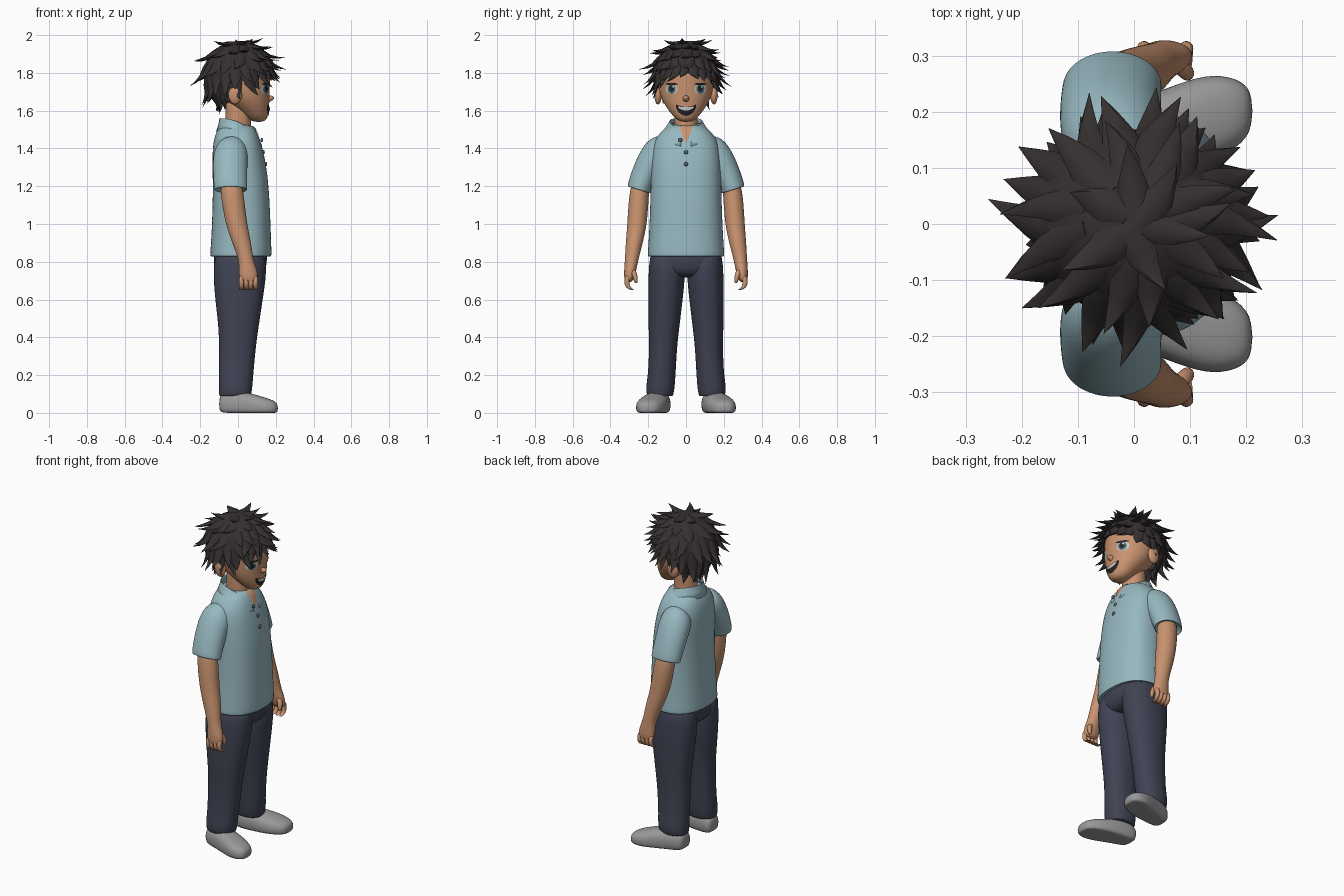
import bpy, bmesh, random
from math import sin, cos, pi, asin, radians, copysign
from mathutils import Vector, Euler
from mathutils.bvhtree import BVHTree

random.seed(4)
if "Cube" in bpy.data.objects:
    bpy.data.objects.remove(bpy.data.objects["Cube"])


def material(name, r, g, b):
    mat = bpy.data.materials.new(name)
    mat.use_nodes = True
    mat.diffuse_color = (r, g, b, 1)
    shader = next(n for n in mat.node_tree.nodes if n.type == "BSDF_PRINCIPLED")
    shader.inputs["Base Color"].default_value = (r, g, b, 1)
    shader.inputs["Roughness"].default_value = 0.8
    return mat


skin = material("warm skin", .58, .29, .16)
shirt_blue = material("pale blue cloth", .31, .48, .53)
navy = material("navy cloth", .05, .056, .086)
grey = material("shoe grey", .32, .32, .32)
hair_dark = material("dark hair", .036, .029, .029)
black = material("near black", .015, .015, .02)
teal = material("teal iris", .07, .16, .19)
white = material("soft white", .6, .62, .62)
button_grey = material("button slate", .09, .13, .16)


def finish(name, bm, mat, subdivide=0, recalc=True):
    if recalc:
        bmesh.ops.recalc_face_normals(bm, faces=bm.faces[:])
    mesh = bpy.data.meshes.new(name)
    bm.to_mesh(mesh)
    bm.free()
    mesh.materials.append(mat)
    mesh.shade_smooth()
    obj = bpy.data.objects.new(name, mesh)
    bpy.context.collection.objects.link(obj)
    if subdivide:
        mod = obj.modifiers.new("smooth", "SUBSURF")
        mod.levels = mod.render_levels = subdivide
    else:
        mesh.set_sharp_from_angle(angle=radians(45))
    return obj


def span(x0, x1, y0, y1, z):
    # ring given by its limits
    return ((x0 + x1) / 2, (y0 + y1) / 2, z, (x1 - x0) / 2, (y1 - y0) / 2)


def bridge(bm, rings):
    for low, high in zip(rings, rings[1:]):
        for i in range(len(low)):
            j = (i + 1) % len(low)
            bm.faces.new((low[i], low[j], high[j], high[i]))


def loft(name, mat, sections, turn=0, n=16, power=2.0):
    bm = bmesh.new()
    rings = []
    for x, y, z, a, b, *tilt in sections:
        rot = Euler((tilt[0] if tilt else 0, turn, 0))
        ring = []
        for i in range(n):
            c, s = cos(2 * pi * i / n), sin(2 * pi * i / n)
            c = copysign(abs(c) ** (2 / power), c) * a * 1.025
            s = copysign(abs(s) ** (2 / power), s) * b * 1.025
            p = Vector((c, s, 0))
            p.rotate(rot)
            p += Vector((x, y, z))
            ring.append(bm.verts.new((p.x, p.y, max(p.z, 0))))
        rings.append(ring)
    bridge(bm, rings)
    bm.faces.new(rings[0])
    bm.faces.new(rings[-1])
    return finish(name, bm, mat, 2)


def ball(name, mat, centre, size):
    bm = bmesh.new()
    bmesh.ops.create_uvsphere(bm, u_segments=16, v_segments=10, radius=1)
    bmesh.ops.scale(bm, vec=size, verts=bm.verts[:])
    bmesh.ops.translate(bm, vec=centre, verts=bm.verts[:])
    return finish(name, bm, mat)


# Head, neck, nose and ears
head = loft("head", skin, [span(x0, x1, -w, w, z) for x0, x1, w, z in (
    (.09, .13, .02, 1.54), (.05, .155, .055, 1.555), (0, .163, .09, 1.60),
    (-.06, .165, .123, 1.65), (-.11, .166, .14, 1.70), (-.13, .168, .145, 1.76),
    (-.14, .168, .145, 1.82), (-.12, .15, .125, 1.88), (-.06, .1, .08, 1.93))], n=20)
loft("neck", skin, [span(-.065, .068, -.062, .062, z) for z in (1.42, 1.5, 1.6, 1.67)])
loft("nose", skin, [(.155, 0, 1.662, .022, .022), (.172, 0, 1.665, .017, .017),
                    (.192, 0, 1.668, .008, .009)], turn=pi / 2, n=8)

# Shirt body
shirt = loft("shirt_body", shirt_blue, [span(x0, x1, -w, w, z) for x0, x1, w, z in (
    (-.13, .16, .185, .84), (-.142, .172, .197, .825), (-.145, .175, .2, .835),
    (-.143, .175, .198, .87), (-.135, .17, .19, 1.0), (-.13, .162, .184, 1.2),
    (-.135, .143, .183, 1.34), (-.13, .118, .17, 1.44), (-.11, .095, .125, 1.495),
    (-.09, .075, .085, 1.53))], n=20, power=2.4)

# Hips join the legs
loft("trouser_hips", navy, [span(x0, x1, -w, w, z) for x0, x1, w, z in (
    (-.08, .1, .09, .715), (-.12, .14, .18, .74), (-.13, .155, .192, .8),
    (-.125, .15, .185, .9))], power=2.5)

for s, side in ((1, "left"), (-1, "right")):
    def part(name, mat, sections, **options):
        placed = [(x, s * y, z, a, b, *(s * t for t in tilt))
                  for x, y, z, a, b, *tilt in sections]
        return loft(side + "_" + name, mat, placed, **options)

    part("trouser_leg", navy, [span(*lim) for lim in (
        (-.12, .145, .01, .19, .88), (-.132, .152, .003, .198, .74),
        (-.12, .13, .018, .2, .6), (-.102, .108, .036, .198, .45),
        (-.1, .095, .047, .194, .36), (-.1, .08, .056, .2, .2),
        (-.102, .076, .06, .212, .14), (-.1, .07, .066, .208, .1),
        (-.098, .066, .072, .2, .085), (-.08, .05, .09, .18, .095))], power=2.2)
    part("shoe", grey, [
        (-.1, .135, .045, .03, .035), (-.085, .137, .045, .058, .055),
        (-.02, .147, .045, .07, .066), (.06, .167, .038, .068, .075),
        (.13, .188, .03, .055, .08), (.185, .198, .026, .042, .062),
        (.212, .202, .024, .024, .034)], turn=pi / 2, power=2.5)
    part("sleeve", shirt_blue, [
        (-.03, .09, 1.40, .07, .075, 1.2), (-.036, .13, 1.39, .085, .085, 1.05),
        (-.04, .168, 1.355, .092, .086, .85), (-.042, .208, 1.285, .09, .075, .6),
        (-.04, .24, 1.21, .088, .067, .35), (-.038, .248, 1.183, .088, .064, .3),
        (-.038, .249, 1.177, .082, .059, .3), (-.038, .245, 1.2, .06, .048, .3)])
    part("arm", skin, [
        (-.04, .235, 1.25, .055, .045), (-.03, .25, 1.15, .061, .053),
        (-.01, .258, 1.0, .057, .052), (.02, .274, .9, .05, .045),
        (.042, .288, .81, .038, .035), (.052, .294, .765, .047, .033),
        (.056, .3, .72, .05, .028), (.056, .305, .69, .042, .018)])
    for i, finger in enumerate(("little", "ring", "middle", "index")):
        x = .018 + .025 * i
        part(finger + "_finger", skin, [
            (x, .305, .73, .013, .015), (x, .316, .695, .014, .014),
            (x, .308, .665, .013, .014), (x, .286, .65, .012, .011),
            (x, .272, .652, .008, .007)], n=8)
    part("thumb", skin, [
        (.075, .285, .765, .016, .016), (.092, .273, .735, .016, .015),
        (.096, .266, .705, .013, .013), (.094, .265, .685, .007, .007)], n=8)
    ball(side + "_ear", skin, (-.015, s * .148, 1.685), (.036, .02, .052))

# Collar wraps the neck and opens at the front
bm = bmesh.new()
bands = []
for i in range(29):
    t = .22 + (2 * pi - .44) * i / 28
    f = (1 + cos(t)) / 2
    bands.append([bm.verts.new(p) for p in (
        (-.012 + .08 * cos(t), .078 * sin(t), 1.535 - .05 * f ** 2),
        (-.012 + .086 * cos(t), .086 * sin(t), 1.56 - .06 * f ** 2),
        (.002 + .106 * cos(t), .108 * sin(t), 1.525 - .065 * f ** 2),
        (.008 + .124 * cos(t), .13 * sin(t), 1.49 - .08 * f ** 3))])
for a, b in zip(bands, bands[1:]):
    for k in range(3):
        bm.faces.new((a[k], a[k + 1], b[k + 1], b[k]))
collar = finish("shirt_collar", bm, shirt_blue)
collar.modifiers.new("thickness", "SOLIDIFY").thickness = .01

# Painted details projected on to a surface from the face side
depsgraph = bpy.context.evaluated_depsgraph_get()
head_tree = BVHTree.FromObject(head, depsgraph)
shirt_tree = BVHTree.FromObject(shirt, depsgraph)


def surface_x(tree, y, z):
    hit = tree.ray_cast(Vector((1, y, z)), Vector((-1, 0, 0)))[0]
    return hit.x if hit else .075


def ellipse(y, z, a, b, slant=0, top=1):
    return [(y + a * cos(t), z + b * min(sin(t), top) + slant * cos(t))
            for t in (2 * pi * i / 24 for i in range(24))]


def patch(name, mat, tree, outline, lift):
    cy = sum(p[0] for p in outline) / len(outline)
    cz = sum(p[1] for p in outline) / len(outline)
    bm = bmesh.new()

    def vert(y, z):
        return bm.verts.new((surface_x(tree, y, z) + lift, y, z))
    rings = [[vert(cy + (y - cy) * k / 4, cz + (z - cz) * k / 4) for y, z in outline]
             for k in (4, 3, 2, 1)]
    bridge(bm, rings)
    bm.faces.new(rings[-1])
    return finish(name, bm, mat, recalc=False)


for s, side in ((1, "left"), (-1, "right")):
    y = s * .076
    patch(side + "_eye_white", white, head_tree, ellipse(y, 1.715, .03, .028), .002)
    patch(side + "_iris", teal, head_tree, ellipse(y, 1.715, .021, .026), .004)
    patch(side + "_pupil", black, head_tree, ellipse(y, 1.717, .013, .017), .006)
    patch(side + "_eye_glint", white, head_tree, ellipse(y + .008, 1.727, .005, .006), .008)
    patch(side + "_lash", black, head_tree, ellipse(y, 1.741, .033, .006), .007)
    patch(side + "_eyebrow", hair_dark, head_tree,
          ellipse(y, 1.785, .032, .006, -s * .004), .006)

smile = [(y, z + 5 * y * y) for y, z in ellipse(0, 1.612, .054, .04, top=.2)]
patch("open_mouth", black, head_tree, smile, .003)
grin = [(y, z + 5 * y * y) for y, z in ellipse(0, 1.61, .042, .009)]
patch("upper_teeth", white, head_tree, grin, .006)
patch("neck_opening", skin, shirt_tree,
      [(0, 1.43), (.015, 1.46), (.03, 1.5), (.03, 1.52), (0, 1.52),
       (-.03, 1.52), (-.03, 1.5), (-.015, 1.46)], .005)
for i, (y, z) in enumerate(((-.03, 1.445), (0, 1.38), (0, 1.317))):
    x = surface_x(shirt_tree, y, z) + (.012 if i == 0 else .001)
    ball("button_" + str(i + 1), button_grey, (x, y, z), (.007, .011, .011))

# Hair cap, trimmed along a line that rises toward the face
centre, size = Vector((0, 0, 1.79)), Vector((.183, .166, .175))
bm = bmesh.new()
bmesh.ops.create_uvsphere(bm, u_segments=40, v_segments=28, radius=1)
bmesh.ops.scale(bm, vec=size, verts=bm.verts[:])
bmesh.ops.translate(bm, vec=centre, verts=bm.verts[:])
bmesh.ops.bisect_plane(bm, geom=bm.verts[:] + bm.edges[:] + bm.faces[:], clear_inner=True,
                       plane_co=(0, 0, 1.745), plane_no=(-.5, 0, 1))
finish("hair_cap", bm, hair_dark)

# Hair tufts in rows from the rim to the crown
bm = bmesh.new()


def tuft(a, e, length, width, out):
    normal = Vector((cos(e) * cos(a), cos(e) * sin(a), sin(e)))
    root = centre + normal * size
    down = Vector((sin(e) * cos(a), sin(e) * sin(a), -cos(e)))
    side = Vector((-sin(a), cos(a), 0))
    sway = side * length * random.uniform(-.5, .5)
    rings = []
    for t, w in ((-.5, .8), (0, 1), (.4, .8), (.75, .42), (1, .02)):
        p = root + down * length * t + normal * (out * t * abs(t) - .006) + sway * t * abs(t)
        rings.append([bm.verts.new(p + side * width * w * cos(q) + normal * width * .5 * w * sin(q))
                      for q in (pi * i / 3 for i in range(6))])
    bridge(bm, rings)
    bm.faces.new(rings[0])
    bm.faces.new(rings[-1])


for k, count, length, out in ((0, 24, .08, .045), (.2, 20, .095, .06), (.42, 16, .1, .06),
                              (.65, 11, .1, .05), (.87, 6, .085, .04)):
    for i in range(count):
        a = 2 * pi * (i + k * 3 + random.uniform(-.25, .25)) / count
        rim = asin(-.24 + .48 * cos(a))
        stretch = random.uniform(.8, 1.15)
        tuft(a, rim + k * (pi / 2 - rim), length * stretch,
             random.uniform(.028, .036), out * stretch)
finish("hair_tufts", bm, hair_dark)
